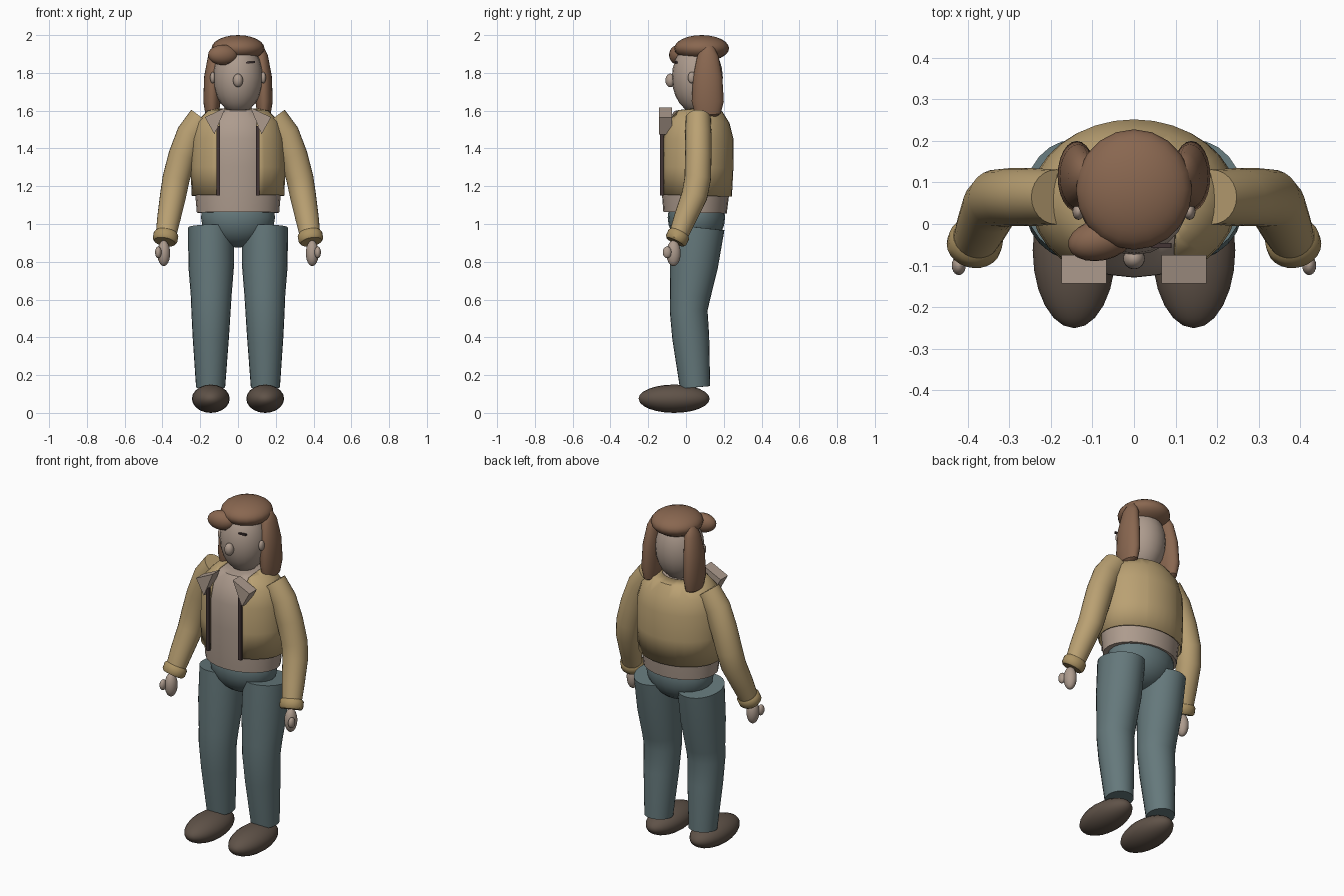
import bpy, bmesh, math
from mathutils import Vector

if "Cube" in bpy.data.objects:
    bpy.data.objects.remove(bpy.data.objects["Cube"])


def material(name, rgb):
    m = bpy.data.materials.new(name)
    m.use_nodes = True
    m.diffuse_color = (*rgb, 1)
    bsdf = next(n for n in m.node_tree.nodes if n.type == 'BSDF_PRINCIPLED')
    bsdf.inputs["Base Color"].default_value = (*rgb, 1)
    bsdf.inputs["Roughness"].default_value = 0.8
    return m


SKIN = material("warm beige", (0.42, 0.33, 0.27))
TAN = material("tan jacket", (0.49, 0.355, 0.17))
CUFF = material("dark tan", (0.41, 0.29, 0.125))
DENIM = material("blue grey denim", (0.13, 0.19, 0.20))
HAIR = material("brown hair", (0.25, 0.135, 0.08))
SHOE = material("dark brown shoe", (0.115, 0.085, 0.065))
DARK = material("dark trim", (0.055, 0.035, 0.035))


def smooth(obj, angle=40):
    bpy.ops.object.select_all(action='DESELECT')
    obj.select_set(True)
    bpy.context.view_layer.objects.active = obj
    bpy.ops.object.shade_smooth_by_angle(angle=math.radians(angle))


def finish(name, bm, mat):
    bmesh.ops.recalc_face_normals(bm, faces=bm.faces)
    mesh = bpy.data.meshes.new(name)
    bm.to_mesh(mesh)
    bm.free()
    mesh.materials.append(mat)
    obj = bpy.data.objects.new(name, mesh)
    bpy.context.collection.objects.link(obj)
    smooth(obj)
    return obj


def ellipsoid(name, centre, radii, mat, rot=(0, 0, 0)):
    bpy.ops.mesh.primitive_uv_sphere_add(segments=20, ring_count=12, radius=1,
                                         location=centre, rotation=rot)
    obj = bpy.context.object
    obj.name = name
    obj.scale = radii
    obj.data.materials.append(mat)
    smooth(obj, 60)
    return obj


def loft_mesh(rings, segments=24, caps=True, side=1):
    """Skin elliptical rings (x, y, z, rx, ry), each square to the path."""
    bm = bmesh.new()
    points = [Vector((r[0] * side, r[1], r[2])) for r in rings]
    loops = []
    for i, p in enumerate(points):
        t = (points[min(i + 1, len(points) - 1)] - points[max(i - 1, 0)]).normalized()
        u = Vector((1, 0, 0))
        u = (u - t * u.dot(t)).normalized()
        v = t.cross(u)
        angles = [math.tau * k / segments for k in range(segments)]
        loops.append([bm.verts.new(p + u * rings[i][3] * math.cos(a) + v * rings[i][4] * math.sin(a))
                      for a in angles])
    for a, b in zip(loops, loops[1:]):
        for k in range(segments):
            n = (k + 1) % segments
            bm.faces.new((a[k], a[n], b[n], b[k]))
    if caps:
        bm.faces.new(loops[0])
        bm.faces.new(loops[-1])
    return bm


def loft(name, rings, mat, side=1):
    return finish(name, loft_mesh(rings, side=side), mat)


def box(name, centre, size, mat, rot=(0, 0, 0)):
    bpy.ops.mesh.primitive_cube_add(size=1, location=centre, rotation=rot)
    obj = bpy.context.object
    obj.name = name
    obj.scale = size
    obj.data.materials.append(mat)
    return obj


# Shirt
loft("shirt", [(0, .048, 1.06, .218, .168), (0, .05, 1.15, .226, .177),
               (0, .054, 1.3, .235, .183), (0, .055, 1.45, .232, .183),
               (0, .058, 1.54, .205, .16), (0, .06, 1.595, .145, .12),
               (0, .06, 1.605, .1, .08)], SKIN)

# Jacket shell with an open front
OPENING = 0.1
bm = loft_mesh([(0, .051, 1.15, .246, .192), (0, .055, 1.3, .25, .196),
                (0, .056, 1.45, .245, .196), (0, .058, 1.54, .22, .172),
                (0, .06, 1.6, .16, .132), (0, .06, 1.612, .1, .08)], 32, caps=False)
for s in (1, -1):
    bmesh.ops.bisect_plane(bm, geom=bm.verts[:] + bm.edges[:] + bm.faces[:],
                           plane_co=(s * OPENING, 0, 0), plane_no=(1, 0, 0))
front = [f for f in bm.faces if abs(f.calc_center_median().x) < OPENING
         and f.calc_center_median().y < 0.05]
bmesh.ops.delete(bm, geom=front, context='FACES')
jacket = finish("jacket", bm, TAN)
shell = jacket.modifiers.new("thickness", 'SOLIDIFY')
shell.thickness = 0.008

# Hips
ellipsoid("hips", (0, .055, 1.035), (.196, .152, .16), DENIM)

# Head and hair
ellipsoid("head", (0, .06, 1.775), (.132, .135, .19), SKIN)
ellipsoid("nose", (0, -.083, 1.76), (.026, .026, .036), SKIN)
ellipsoid("hair_cap", (0, .083, 1.93), (.14, .145, .07), HAIR)
ellipsoid("fringe", (-.08, -.038, 1.895), (.08, .05, .054), HAIR, (0, 0, math.radians(12)))

for side, label in ((1, "left"), (-1, "right")):
    ellipsoid(label + "_ear", (side * .134, .03, 1.775), (.014, .02, .03), SKIN)
    box(label + "_eyebrow", (side * .066, -.052, 1.856), (.048, .012, .009), DARK,
        (0, math.radians(-5 * side), 0))
    loft(label + "_hair_lock", [(.135, .115, 1.565, .016, .035), (.137, .115, 1.582, .036, .068),
                                (.138, .115, 1.65, .046, .085), (.134, .115, 1.78, .045, .077),
                                (.122, .116, 1.89, .036, .056), (.114, .118, 1.935, .022, .032),
                                (.112, .118, 1.95, .006, .01)], HAIR, side)

    # Jacket trim: collar wedge and front strip
    bm = bmesh.new()
    tri = bm.faces.new([bm.verts.new((side * x, -.143, z))
                        for x, z in ((.175, 1.565), (.066, 1.617), (.125, 1.475))])
    depth = bmesh.ops.extrude_face_region(bm, geom=[tri])
    bmesh.ops.translate(bm, vec=(0, .068, 0),
                        verts=[g for g in depth["geom"] if isinstance(g, bmesh.types.BMVert)])
    finish(label + "_collar", bm, SKIN)
    box(label + "_front_strip", (side * .105, -.128, 1.335), (.018, .018, .37), DARK)

    # Arm
    loft(label + "_sleeve", [(.187, .065, 1.56, .075, .066), (.25, .065, 1.475, .076, .07),
                             (.295, .065, 1.36, .074, .07), (.328, .062, 1.24, .072, .07),
                             (.344, .045, 1.15, .069, .069), (.366, -.005, 1.03, .062, .06),
                             (.382, -.042, .935, .054, .05)], TAN, side)
    loft(label + "_cuff", [(.379, -.033, .955, .057, .052), (.381, -.038, .945, .066, .06),
                           (.386, -.052, .915, .066, .06), (.388, -.057, .905, .057, .052)],
         CUFF, side)
    ellipsoid(label + "_hand", (side * .393, -.066, .845), (.034, .038, .068), SKIN)
    ellipsoid(label + "_thumb", (side * .422, -.1, .85), (.017, .023, .031), SKIN)

    # Leg and shoe
    loft(label + "_trouser_leg", [(.143, .064, .982, .121, .14), (.142, .042, .78, .121, .127),
                                  (.142, .022, .62, .108, .108), (.143, .014, .54, .104, .1),
                                  (.144, .025, .4, .096, .098), (.145, .048, .135, .077, .08)],
         DENIM, side)
    ellipsoid(label + "_shoe", (side * .144, -.063, .075), (.1, .075, .188), SHOE,
              (math.radians(90), 0, 0))
